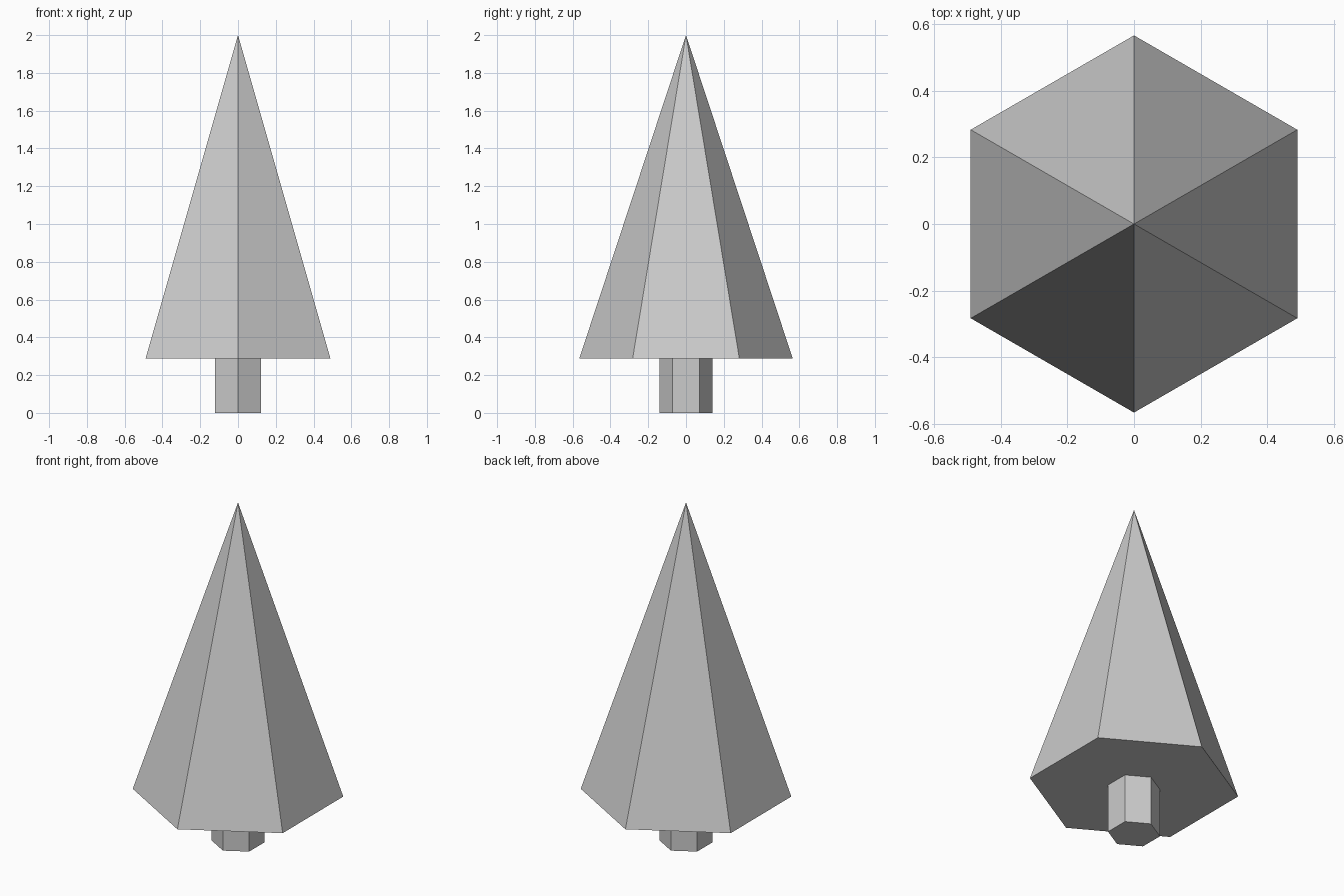
import bpy

if "Cube" in bpy.data.objects:
    bpy.data.objects.remove(bpy.data.objects["Cube"])

SIDES = 6
BASE_Z = 0.288
TOP_Z = 2.0


def tapered(name, bottom_radius, top_radius, z0, z1):
    """Six-sided flat-shaded solid with corners pointing along +-y."""
    bpy.ops.mesh.primitive_cone_add(
        vertices=SIDES, radius1=bottom_radius, radius2=top_radius,
        depth=z1 - z0, location=(0, 0, (z0 + z1) / 2))
    obj = bpy.context.object
    obj.name = name
    return obj


# Trunk
tapered("trunk", 0.141, 0.141, 0.0, BASE_Z)

# Foliage
tapered("foliage", 0.565, 0.0, BASE_Z, TOP_Z)
